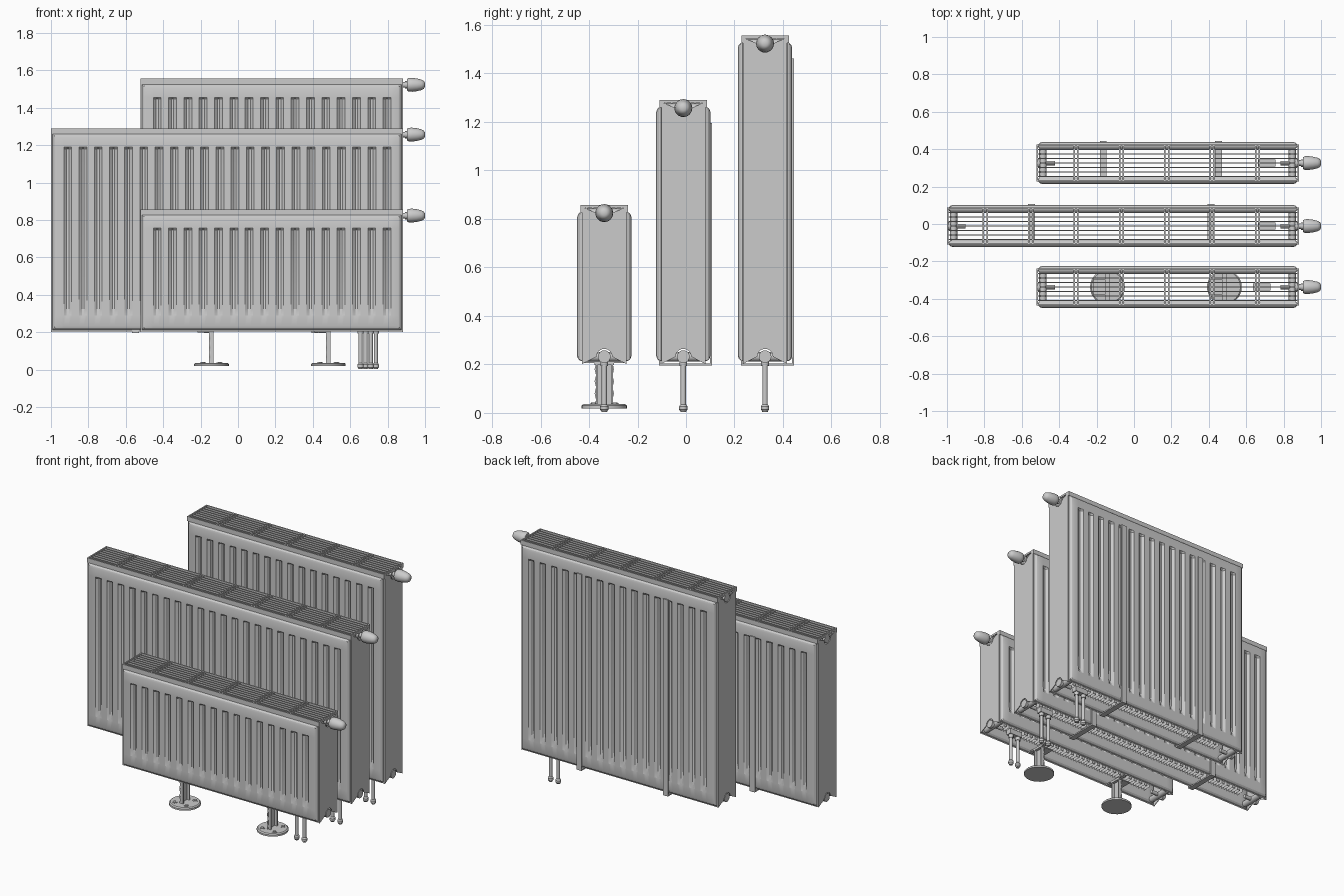
import bpy, bmesh, math
from mathutils import Matrix, Vector

if "Cube" in bpy.data.objects:
    bpy.data.objects.remove(bpy.data.objects["Cube"])


def finish(name, bm, angle=35):
    bmesh.ops.recalc_face_normals(bm, faces=bm.faces)
    me = bpy.data.meshes.new(name)
    bm.to_mesh(me)
    bm.free()
    ob = bpy.data.objects.new(name, me)
    bpy.context.collection.objects.link(ob)
    bpy.ops.object.select_all(action='DESELECT')
    ob.select_set(True)
    bpy.context.view_layer.objects.active = ob
    bpy.ops.object.shade_smooth_by_angle(angle=math.radians(angle))
    return ob


def box(bm, x0, x1, y0, y1, z0, z1):
    m = Matrix.Translation(((x0 + x1) / 2, (y0 + y1) / 2, (z0 + z1) / 2)) @ \
        Matrix.Diagonal((x1 - x0, y1 - y0, z1 - z0, 1))
    bmesh.ops.create_cube(bm, size=1, matrix=m)


def lathe(bm, pts, origin, axis, n=20):
    """Revolve (distance, radius) pairs around an axis through origin."""
    rot = Vector((0, 0, 1)).rotation_difference(Vector(axis)).to_matrix()
    rings = []
    for d, r in pts:
        rings.append([bm.verts.new(Vector(origin) + rot @ Vector(
            (r * math.cos(2 * math.pi * i / n), r * math.sin(2 * math.pi * i / n), d)))
            for i in range(n)])
    for a, b in zip(rings, rings[1:]):
        for i in range(n):
            bm.faces.new((a[i], a[(i + 1) % n], b[(i + 1) % n], b[i]))
    bm.faces.new(rings[0])
    bm.faces.new(rings[-1])


def extrude_outline(bm, pts, offset):
    f = bm.faces.new([bm.verts.new(p) for p in pts])
    r = bmesh.ops.extrude_face_region(bm, geom=[f])
    bmesh.ops.translate(bm, vec=offset, verts=[v for v in r['geom'] if isinstance(v, bmesh.types.BMVert)])


RIM = [(0, 0), (.008, 0), (.011, .009), (.018, .016), (.03, .020)]


def rim_height(d):
    h = 0
    for inset, height in RIM:
        if d >= inset - 1e-6:
            h = height
    return h


def panel(name, x0, x1, z0, z1, yc, grooves):
    """Pressed steel water panel: two mirrored grooved shells on a flat flange."""
    gb, gt = z0 + .085, z1 - .08
    xs = [x0 + i for i, _ in RIM] + [x1 - i for i, _ in RIM]
    low = set()
    for g in grooves:
        for o in (-.021, -.006, .006, .021):
            xs.append(g + o)
            if abs(o) < .01:
                low.add(round(g + o, 5))
    xs.sort()
    zs = sorted([z0 + i for i, _ in RIM] + [z1 - i for i, _ in RIM] +
                [gb, gb + .035, gt - .01, gt])
    bm = bmesh.new()
    for s in (-1, 1):
        grid = []
        for x in xs:
            col = []
            for z in zs:
                h = rim_height(min(x - x0, x1 - x, z - z0, z1 - z))
                if round(x, 5) in low and gb + .01 < z < gt - .005:
                    h -= .014
                col.append(bm.verts.new((x, yc + s * h, z)))
            grid.append(col)
        for a, b in zip(grid, grid[1:]):
            for j in range(len(zs) - 1):
                bm.faces.new((a[j], b[j], b[j + 1], a[j + 1]))
    bmesh.ops.remove_doubles(bm, verts=bm.verts, dist=1e-5)
    dup = {}
    for f in list(bm.faces):    # drop the doubled flange faces
        k = frozenset(f.verts)
        if k in dup:
            bm.faces.remove(f)
        else:
            dup[k] = f
    finish(name, bm, 25)


def radiator(tag, x0, x1, yc, top, n, pipes):
    z0, z1 = .205, top - .02
    first, last = x0 + .09, x1 - .085
    grooves = [first + (last - first) * i / (n - 1) for i in range(n)]
    for s, side in ((-1, "front"), (1, "back")):
        panel(f"{tag}_{side}_panel", x0, x1, z0, z1, yc + s * .092, grooves)

    # end covers, arched around the connections
    bm = bmesh.new()
    for x, t in ((x0, .004), (x1 - .004, .004)):
        pts = []
        for sy, sz, zc, ze in ((1, -1, .232, .202), (-1, 1, top - .033, top - .008)):
            pts.append((x, yc - sy * .091, ze))
            for i in range(13):
                a = math.pi * i / 12
                pts.append((x, yc - sy * .032 * math.cos(a), zc - sz * .032 * math.sin(a)))
            pts.append((x, yc + sy * .091, ze))
        extrude_outline(bm, pts, (t, 0, 0))
    finish(tag + "_end_covers", bm)

    # top grille: frame, long slats, cross bars
    bm = bmesh.new()
    for s in (-1, 1):
        box(bm, x0, x1, yc + s * .094 - .004, yc + s * .094 + .004, top - .03, top)
    for x in (x0, x1 - .008):
        box(bm, x, x + .008, yc - .098, yc + .098, top - .012, top)
    for k in range(-3, 4):
        box(bm, x0, x1, yc + k * .024 - .0025, yc + k * .024 + .0025, top - .016, top - .003)
    x = .66
    while x > x0 + .12:
        for o in (-.01, .01):
            box(bm, x + o - .004, x + o + .004, yc - .098, yc + .098, top - .02, top - .001)
        x -= .2425
    finish(tag + "_top_grille", bm)

    # folded convector fins behind each panel
    bm = bmesh.new()
    for s in (-1, 1):
        ya, yb = yc + s * .071, yc + s * .016
        pts, x, k = [], x0 + .1, 0
        while x < x1 - .1:
            pts += [(x, ya if k % 2 else yb), (x, yb if k % 2 else ya)]
            x += .021
            k += 1
        lo = [bm.verts.new((px, py, .27)) for px, py in pts]
        hi = [bm.verts.new((px, py, top - .09)) for px, py in pts]
        for i in range(len(pts) - 1):
            bm.faces.new((lo[i], lo[i + 1], hi[i + 1], hi[i]))
    finish(tag + "_convector_fins", bm)

    # corner connectors and plugs
    bm = bmesh.new()
    for z in (.232, top - .035):
        for x, s in ((x0, 1), (x1, -1)):
            lathe(bm, [(-.075, .02), (.075, .02)], (x + s * .035, yc, z), (0, 1, 0), 16)
            lathe(bm, [(.001, .011), (.001, .026), (.02, .026), (.02, .012), (.1, .012)],
                  (x, yc, z), (s, 0, 0), 20)
    finish(tag + "_connectors", bm)

    # thermostat head
    bm = bmesh.new()
    lathe(bm, [(-.02, .015), (.012, .015), (.012, .02), (.022, .02), (.022, .03), (.03, .036),
               (.05, .037), (.075, .034), (.1, .028), (.113, .021), (.119, .01)],
          (.881, yc, top - .033), (1, 0, 0), 24)
    finish(tag + "_thermostat_head", bm)

    # supply pipes with end nuts
    bm = bmesh.new()
    for x in pipes:
        lathe(bm, [(0, .011), (.006, .013), (.01, .017), (.024, .017), (.032, .011),
                   (.19, .011), (.19, .016), (.225, .016)], (x, yc, .003), (0, 0, 1), 16)
    box(bm, pipes[0] - .02, pipes[1] + .02, yc - .018, yc + .018, .215, .25)
    finish(tag + "_supply_pipes", bm)


def wall_brackets(tag, xs, yc, top):
    bm = bmesh.new()
    for x in xs:
        box(bm, x - .018, x + .018, yc + .111, yc + .119, .197, top - .095)
        box(bm, x - .018, x + .018, yc - .1, yc + .119, .195, .204)
        box(bm, x - .018, x + .018, yc - .1, yc - .094, .195, .215)
    finish(tag + "_wall_brackets", bm)


def floor_feet(tag, xs, yc):
    bm = bmesh.new()
    for x in xs:
        # round base with bolts
        lathe(bm, [(.019, .088), (.019, .093), (.03, .093), (.036, .086)], (x, yc, 0), (0, 0, 1), 32)
        for i in range(4):
            a = math.pi / 4 + i * math.pi / 2
            lathe(bm, [(.034, .016), (.038, .016), (.038, .01), (.042, .01)],
                  (x + .062 * math.cos(a), yc + .062 * math.sin(a), 0), (0, 0, 1), 12)
        # wavy-edged upright made of a web and two flanges
        zs = [.03 + .0125 * i for i in range(16)]
        w = [.037 + .003 * math.cos(i * math.pi / 2) for i in range(16)]
        pts = [(x - .012, yc - a, z) for a, z in zip(w, zs)]
        pts += [(x - .012, yc + a, z) for a, z in reversed(list(zip(w, zs)))]
        extrude_outline(bm, pts, (.006, 0, 0))
        for s in (-1, 1):
            box(bm, x - .012, x + .012, yc + s * .032 - .003, yc + s * .032 + .003, .03, .215)
        # saddle under the panels
        box(bm, x - .075, x + .012, yc - .04, yc + .04, .198, .205)
        box(bm, x - .012, x + .012, yc - .09, yc + .09, .205, .213)
    finish(tag + "_floor_feet", bm)


radiator("low_radiator", -.522, .882, -.337, .857, 16, (.655, .71))
radiator("wide_radiator", -1.0, .882, -.011, 1.29, 22, (.682, .737))
radiator("tall_radiator", -.522, .882, .326, 1.556, 16, (.682, .737))
floor_feet("low_radiator", (-.142, .483), -.337)
wall_brackets("wide_radiator", (-.548, .412), -.011, 1.29)
wall_brackets("tall_radiator", (-.165, .452), .326, 1.556)
